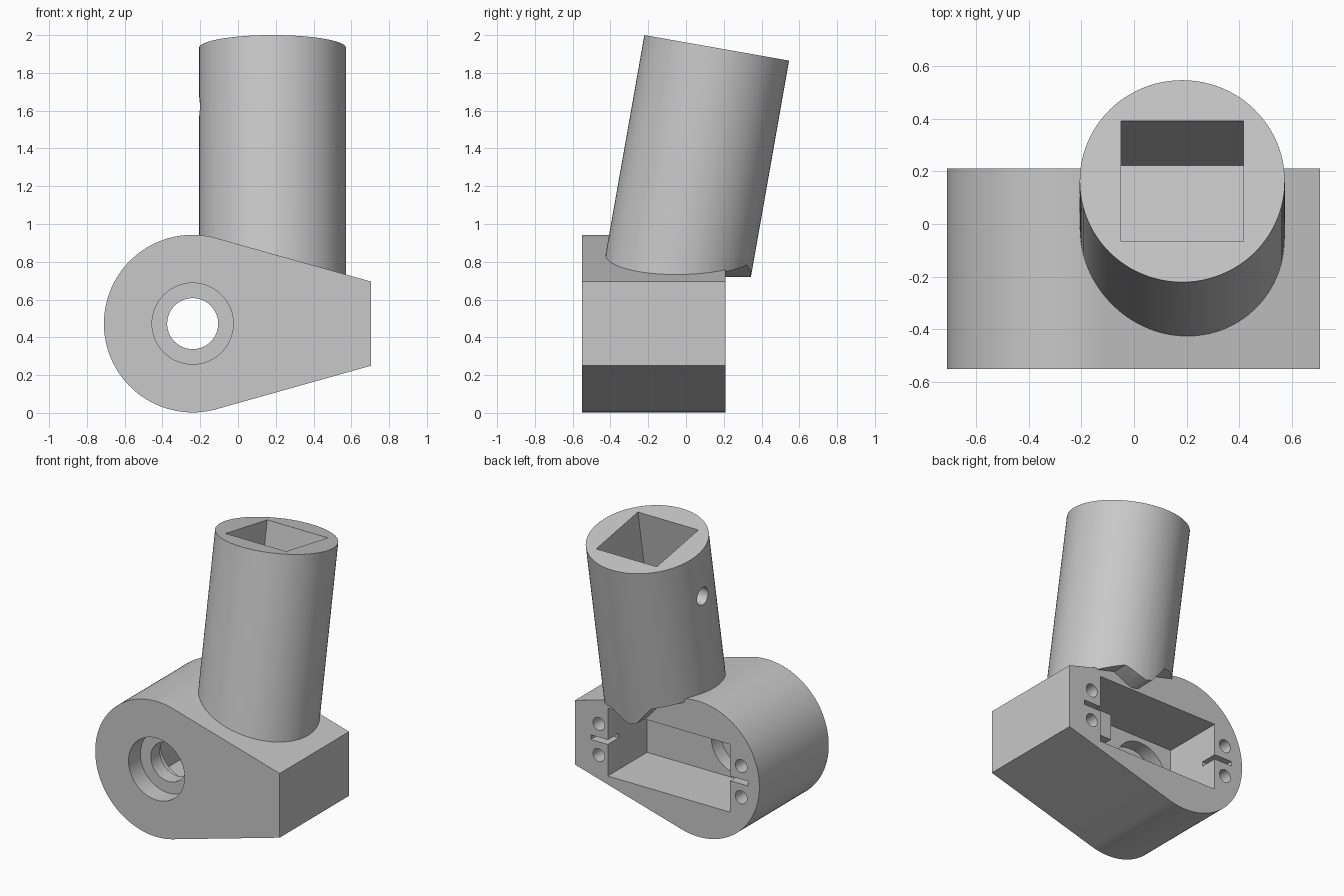
import bpy, bmesh, math
from mathutils import Matrix, Vector

if "Cube" in bpy.data.objects:
    bpy.data.objects.remove(bpy.data.objects["Cube"])

grey = bpy.data.materials.new("light_grey")
grey.diffuse_color = (0.58, 0.58, 0.58, 1)
grey.use_nodes = True
grey.node_tree.nodes["Principled BSDF"].inputs["Base Color"].default_value = grey.diffuse_color


def finish(name, bm, matrix=None):
    bmesh.ops.recalc_face_normals(bm, faces=bm.faces)
    if matrix:
        bm.transform(matrix)
    me = bpy.data.meshes.new(name)
    bm.to_mesh(me)
    bm.free()
    me.materials.append(grey)
    ob = bpy.data.objects.new(name, me)
    bpy.context.collection.objects.link(ob)
    return ob


def prism(name, pts, y0, y1):
    """Extrude an x-z outline along y."""
    bm = bmesh.new()
    face = bm.faces.new([bm.verts.new((x, y0, z)) for x, z in pts])
    ext = bmesh.ops.extrude_face_region(bm, geom=[face])["geom"]
    bmesh.ops.translate(bm, vec=(0, y1 - y0, 0),
                        verts=[v for v in ext if isinstance(v, bmesh.types.BMVert)])
    return finish(name, bm)


def box(name, x0, x1, y0, y1, z0, z1):
    return prism(name, [(x0, z0), (x1, z0), (x1, z1), (x0, z1)], y0, y1)


def disc(name, x, z, r, y0, y1, n=64):
    pts = [(x + r * math.cos(2 * math.pi * i / n), z + r * math.sin(2 * math.pi * i / n))
           for i in range(n)]
    return prism(name, pts, y0, y1)


def cut(target, cutters):
    """Subtract the cutters, bake the result and remove them."""
    for c in cutters:
        c.hide_render = True
        mod = target.modifiers.new("cut", 'BOOLEAN')
        mod.operation, mod.solver, mod.object = 'DIFFERENCE', 'EXACT', c
        bpy.context.view_layer.update()
        dg = bpy.context.evaluated_depsgraph_get()
        me = bpy.data.meshes.new_from_object(target.evaluated_get(dg))
        target.modifiers.clear()
        target.data = me
        bpy.data.objects.remove(c)


def smooth(ob):
    bpy.ops.object.select_all(action='DESELECT')
    ob.select_set(True)
    bpy.context.view_layer.objects.active = ob
    bpy.ops.object.shade_smooth_by_angle(angle=math.radians(30))


FRONT, BACK, FLOOR = -0.55, 0.21, -0.22
CX, CZ, R = -0.24, 0.4725, 0.47     # rounded end of the housing

# Housing: rounded end tapering to a flat end
a0 = math.radians(74.5)
arc = [a0 + (2 * math.pi - 2 * a0) * i / 72 for i in range(73)]
outline = [(CX + R * math.cos(a), CZ + R * math.sin(a)) for a in arc]
outline += [(0.705, 0.25), (0.705, 0.695)]
housing = prism("housing", outline, FRONT, BACK)

# Shaft bore with a counterbore on each side, and the rear pocket
cutters = [
    box("pocket_cutter", -0.486, 0.453, FLOOR, BACK + 0.1, 0.238, 0.708),
    disc("front_counterbore", CX, CZ, 0.215, FRONT - 0.1, FRONT + 0.13),
    disc("rear_counterbore", CX, CZ, 0.2, FLOOR - 0.1, FLOOR + 0.05),
    disc("shaft_bore", CX, CZ, 0.135, FRONT - 0.1, FLOOR + 0.05),
]
# Screw holes and narrow slots beside the pocket
for x, s0, s1 in ((0.522, 0.44, 0.583), (-0.57, -0.623, -0.47)):
    cutters.append(box("slot_cutter", s0, s1, BACK - 0.12, BACK + 0.1, CZ - 0.016, CZ + 0.016))
    for dz in (-0.108, 0.108):
        cutters.append(disc("screw_cutter", x, CZ + dz, 0.045, BACK - 0.3, BACK + 0.1, 32))
cut(housing, cutters)
smooth(housing)

# Raised step on the pocket floor
box("pocket_step", 0.087, 0.455, FLOOR - 0.005, FLOOR + 0.1, 0.53, 0.71)

# Tilted socket tube: local z runs down the axis from the centre of the top
top = Matrix.Translation((0.183, 0.1625, 1.9325)) @ Matrix.Rotation(math.radians(-10), 4, 'X')
bm = bmesh.new()
bmesh.ops.create_cone(bm, cap_ends=True, segments=96, radius1=0.389, radius2=0.389, depth=1.4,
                      matrix=Matrix.Translation((0, 0, -0.7)))
tube = finish("socket_tube", bm, top)

# Square blind socket in the tube
bm = bmesh.new()
bmesh.ops.create_cube(bm, size=1, matrix=Matrix.Translation((0, 0, -0.435))
                      @ Matrix.Diagonal((0.464, 0.464, 1.07, 1)))
socket = finish("socket_cutter", bm, top)

# Set screw hole on the left side
bm = bmesh.new()
bmesh.ops.create_cone(bm, cap_ends=True, segments=32, radius1=0.06, radius2=0.06, depth=0.35,
                      matrix=Matrix.Translation((-0.35, 0, -0.315))
                      @ Matrix.Rotation(math.pi / 2, 4, 'Y'))
set_screw = finish("set_screw_cutter", bm, top)

# Trim the tube along the housing top, leaving a small pointed lug behind
def top_z(x):
    return 0.872 - 0.26 * x

front_trim = prism("front_trim", [(-0.6, 0.3), (1, 0.3), (1, top_z(1)), (-0.12, top_z(-0.12)),
                                  (-0.6, top_z(-0.12))], -1, BACK - 0.005)
rear_trim = prism("rear_trim", [(-0.6, 0.3), (1, 0.3), (1, top_z(1)), (0.34, top_z(0.34)),
                                (0.24, 0.735), (0.19, 0.72), (0.14, 0.735), (0.03, top_z(0.03)),
                                (-0.6, top_z(-0.6))], BACK - 0.006, 1)
cut(tube, [socket, set_screw, front_trim, rear_trim])
smooth(tube)
